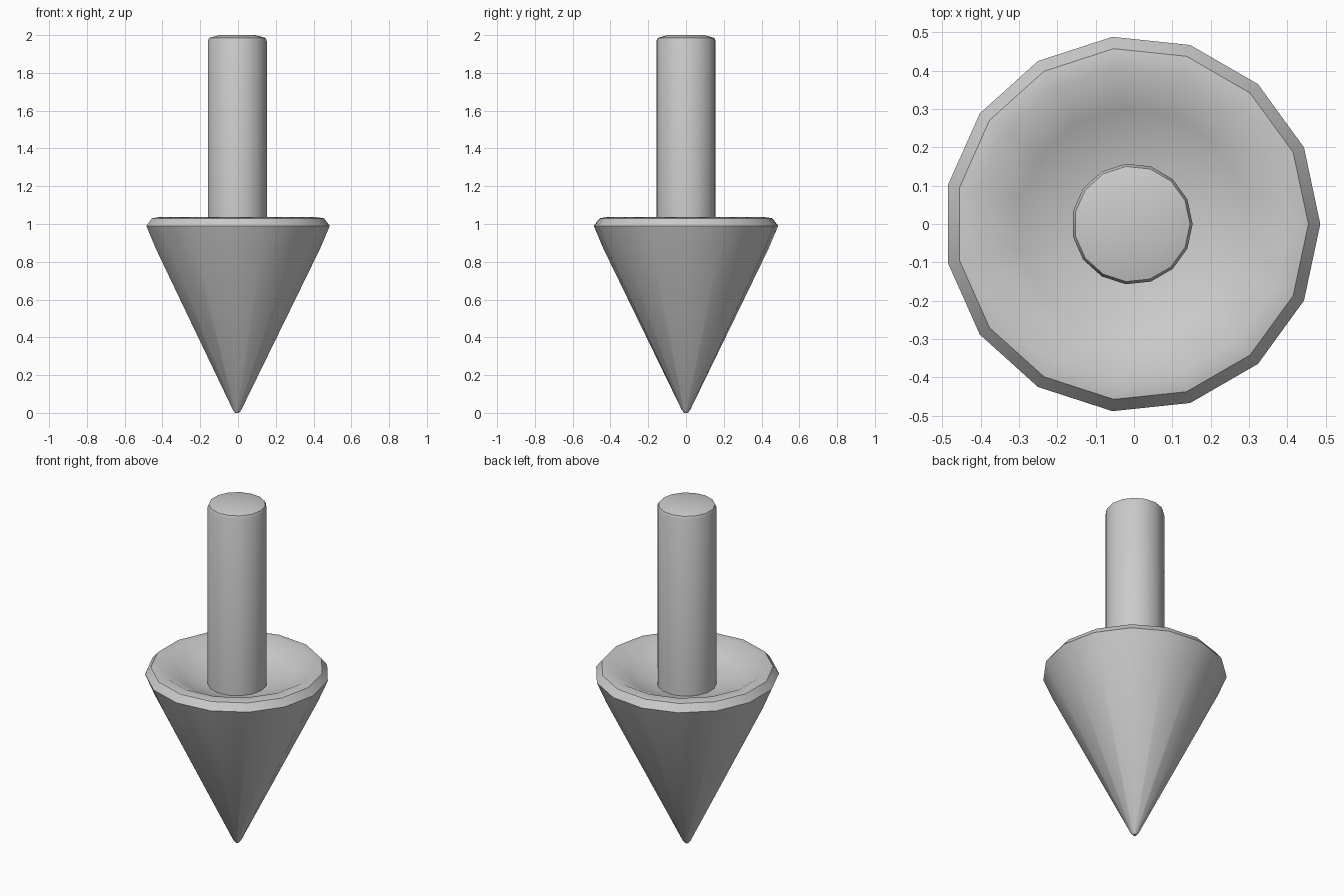
import bpy, bmesh, math

if "Cube" in bpy.data.objects:
    bpy.data.objects.remove(bpy.data.objects["Cube"])

SIDES = 15
# an odd polygon is off-centre in its bounding box; shift it back
OFFSET = -0.005


def lathe(name, profile):
    """Revolve (radius, z) points, listed bottom to top, and cap both ends."""
    bm = bmesh.new()
    rings = []
    for r, z in profile:
        rings.append([bm.verts.new((r * math.cos(math.tau * i / SIDES) + OFFSET,
                                    r * math.sin(math.tau * i / SIDES), z))
                      for i in range(SIDES)])
    for a, b in zip(rings, rings[1:]):
        for i in range(SIDES):
            j = (i + 1) % SIDES
            bm.faces.new((a[i], a[j], b[j], b[i]))
    bm.faces.new(rings[0][::-1])
    bm.faces.new(rings[-1])
    mesh = bpy.data.meshes.new(name)
    bm.to_mesh(mesh)
    bm.free()
    obj = bpy.data.objects.new(name, mesh)
    bpy.context.collection.objects.link(obj)
    bpy.ops.object.select_all(action='DESELECT')
    obj.select_set(True)
    bpy.context.view_layer.objects.active = obj
    bpy.ops.object.shade_smooth_by_angle(angle=math.radians(38))
    return obj


# Pointed cone with bevelled rim and dished top
lathe("arrow_head", [
    (0.010, 0.0), (0.022, 0.015), (0.44, 0.87), (0.491, 0.99),
    (0.46, 1.03), (0.41, 1.038), (0.30, 0.98), (0.15, 0.93)])

# Round shaft rising from the dish, with softened top edge
lathe("shaft", [
    (0.158, 0.91), (0.158, 1.968), (0.151, 1.985), (0.097, 2.0)])
